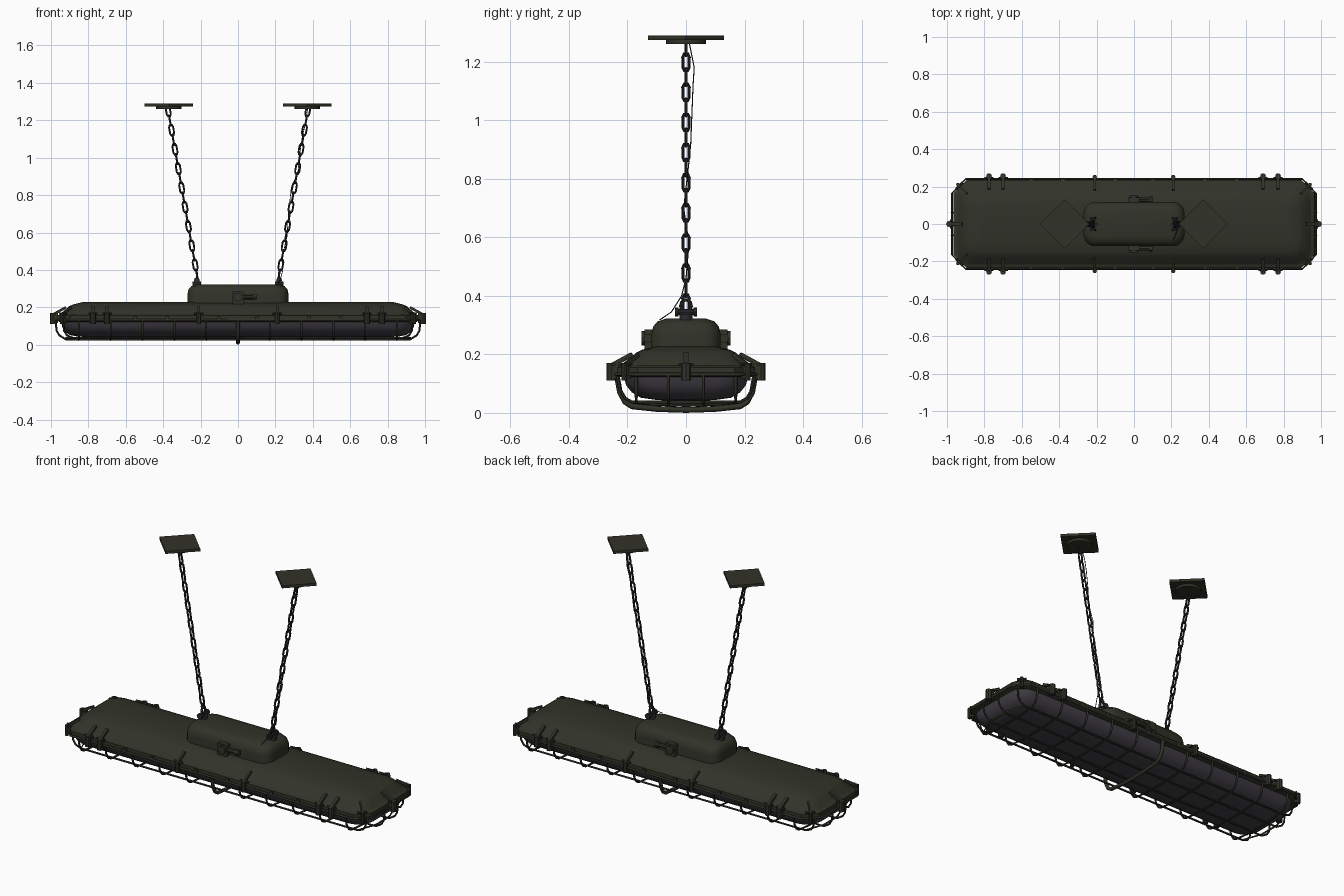
import bpy, bmesh, math
from mathutils import Vector, Matrix

cube = bpy.data.objects.get("Cube")
if cube:
    bpy.data.objects.remove(cube, do_unlink=True)


def material(name, rgb):
    m = bpy.data.materials.new(name)
    m.use_nodes = True
    m.diffuse_color = (*rgb, 1)
    b = m.node_tree.nodes["Principled BSDF"]
    b.inputs["Base Color"].default_value = (*rgb, 1)
    b.inputs["Roughness"].default_value = 0.6
    return m


OLIVE = material("olive paint", (0.031, 0.032, 0.021))
STEEL = material("dark steel", (0.024, 0.024, 0.025))
GLASS = material("smoky glass", (0.052, 0.047, 0.058))


def finish(name, bm, mat, angle=35):
    bmesh.ops.recalc_face_normals(bm, faces=bm.faces)
    me = bpy.data.meshes.new(name)
    bm.to_mesh(me)
    bm.free()
    ob = bpy.data.objects.new(name, me)
    bpy.context.collection.objects.link(ob)
    me.materials.append(mat)
    bpy.ops.object.select_all(action="DESELECT")
    ob.select_set(True)
    bpy.context.view_layer.objects.active = ob
    bpy.ops.object.shade_smooth_by_angle(angle=math.radians(angle))
    return ob


def add_box(bm, size, loc, rot=None):
    mat = Matrix.Translation(loc) @ (rot or Matrix()) @ Matrix.Diagonal((*size, 1))
    bmesh.ops.create_cube(bm, size=1, matrix=mat)


def add_cyl(bm, r, h, loc, axis="Z", segs=12, r2=None):
    rot = {"Z": Matrix(), "X": Matrix.Rotation(math.pi / 2, 4, "Y"),
           "Y": Matrix.Rotation(math.pi / 2, 4, "X")}[axis]
    bmesh.ops.create_cone(bm, cap_ends=True, segments=segs, radius1=r,
                          radius2=r if r2 is None else r2, depth=h,
                          matrix=Matrix.Translation(loc) @ rot)


def add_tube(bm, pts, r, closed=False, sides=6):
    """Sweep a round section along a path."""
    pts = [Vector(p) for p in pts]
    n = len(pts)
    rings, side = [], None
    for i, p in enumerate(pts):
        a = pts[(i - 1) % n] if closed or i else p
        b = pts[(i + 1) % n] if closed or i < n - 1 else p
        t = (b - a).normalized()
        if side is None:
            side = t.orthogonal()
        side = (side - t * side.dot(t)).normalized()
        up = t.cross(side)
        rings.append([bm.verts.new(p + r * (math.cos(k) * side + math.sin(k) * up))
                      for k in (math.tau * j / sides for j in range(sides))])
    for i in range(n if closed else n - 1):
        A, B = rings[i], rings[(i + 1) % n]
        for j in range(sides):
            k = (j + 1) % sides
            bm.faces.new((A[j], A[k], B[k], B[j]))
    if not closed:
        bm.faces.new(rings[0])
        bm.faces.new(rings[-1])


def loft(name, levels, mat, segs=4, angle=35):
    """Stack of rectangles (half x, half y, corner radius, z) with cut corners."""
    bm = bmesh.new()
    rings = []
    for hx, hy, c, z in levels:
        ring = []
        for q, (sx, sy) in enumerate(((1, 1), (-1, 1), (-1, -1), (1, -1))):
            for i in range(segs + 1):
                a = math.pi / 2 * (q + i / segs)
                ring.append(bm.verts.new((sx * (hx - c) + c * math.cos(a),
                                          sy * (hy - c) + c * math.sin(a), z)))
        rings.append(ring)
    for A, B in zip(rings, rings[1:]):
        for j in range(len(A)):
            k = (j + 1) % len(A)
            bm.faces.new((A[j], A[k], B[k], B[j]))
    bm.faces.new(rings[0])
    bm.faces.new(rings[-1])
    return finish(name, bm, mat, angle)


# Lamp body
loft("flange", [(.955, .225, .07, .122), (.965, .235, .07, .128),
                (.965, .235, .07, .155), (.955, .225, .07, .162)], OLIVE, segs=1)
loft("cover", [(.95, .222, .08, .158), (.93, .20, .08, .178), (.905, .172, .07, .205),
               (.88, .15, .06, .216), (.83, .10, .04, .228)], OLIVE, segs=3)
loft("diffuser", [(.945, .212, .09, .124), (.94, .205, .09, .095), (.925, .185, .09, .07),
                  (.90, .155, .09, .052), (.86, .10, .07, .044), (.80, .04, .03, .041)],
     GLASS, segs=4, angle=60)
loft("gear_box", [(.27, .118, .06, .20), (.27, .118, .06, .27), (.265, .112, .06, .295),
                  (.25, .097, .06, .313), (.225, .07, .05, .322)], OLIVE, segs=5)

# Cable glands on both sides of the gear box
bm = bmesh.new()
for s in (-1, 1):
    add_box(bm, (.06, .03, .07), (0, s * .127, .25))
    add_cyl(bm, .024, .02, (0, s * .142, .255), "Y")
    add_cyl(bm, .012, .07, (.06, s * .13, .255), "X", 8)
    add_cyl(bm, .017, .02, (.09, s * .13, .255), "X", 6)
finish("cable_glands", bm, OLIVE)

# Wire guard: hoops across, then bars along
bm = bmesh.new()
hoop = [(.236, .13), (.226, .08), (.208, .05), (.185, .037), (.10, .029), (0, .026)]
hoop += [(-y, z) for y, z in hoop[-2::-1]]
for i in range(-5, 6):
    if i:
        add_tube(bm, [(i * .17, y, z) for y, z in hoop], .0055)
for y in (-.17, -.06, .06, .17):
    z = .036 if abs(y) > .1 else .028
    x_out = .935 if abs(y) > .1 else .975
    end = [(x_out, .13), (x_out - .005, .075), (x_out - .02, .05), (x_out - .055, z)]
    path = end + [(-x, h) for x, h in reversed(end)]
    add_tube(bm, [(x, y, h) for x, h in path], .0055)
ring = [(.92, .06), (.92, -.06), (.88, -.17), (-.88, -.17),
        (-.92, -.06), (-.92, .06), (-.88, .17), (.88, .17)]
add_tube(bm, [(x, y, .037) for x, y in ring], .005, closed=True)
rail = [(.972, .165), (.972, -.165), (.9, -.24), (-.9, -.24),
        (-.972, -.165), (-.972, .165), (-.9, .24), (.9, .24)]
add_tube(bm, [(x, y, .132) for x, y in rail], .006, closed=True)
finish("wire_guard", bm, OLIVE, 60)

# Heavy middle hoop
bm = bmesh.new()
add_tube(bm, [(0, y, .01 + (z - .026) * 1.12) for y, z in hoop], .01, sides=8)
finish("middle_hoop", bm, OLIVE, 60)

# Clamps along the rim: bolt, lever and hinge pin, turned to face outward
bm = bmesh.new()


def add_clamp(x, y, turn, big=1.0):
    part = bmesh.new()
    add_box(part, (.018 * big, .024, .05), (0, .002, .142))
    add_cyl(part, .012 * big, .06, (0, .016, .14), "Z", 8)
    add_cyl(part, .006, .05, (0, .006, .166), "X", 6)
    add_box(part, (.012 * big, .075, .014), (0, -.02, .182), Matrix.Rotation(-.5, 4, "X"))
    part.transform(Matrix.Translation((x, y, 0)) @ Matrix.Rotation(turn, 4, "Z"))
    tmp = bpy.data.meshes.new("tmp")
    part.to_mesh(tmp)
    part.free()
    bm.from_mesh(tmp)
    bpy.data.meshes.remove(tmp)


for s in (-1, 1):
    turn = 0 if s > 0 else math.pi
    for x in (-.775, -.70, .69, .77):
        add_clamp(x, s * .24, turn, 1.3)
    for x in (-.21, .21):
        add_clamp(x, s * .235, turn)
    add_clamp(s * .972, 0, -s * math.pi / 2, 1.4)
    for t in (-1, 1):
        add_clamp(s * .93, t * .20, math.atan2(-s, t), .8)
    for x in (-.55, -.38, -.1, .1, .38, .55):
        add_box(bm, (.02, .02, .02), (x, s * .234, .142))
finish("rim_clamps", bm, OLIVE)

# Hanging chains, eye bolts and ceiling plates
link = [(.011, .017), (.006, .029), (-.006, .029), (-.011, .017),
        (-.011, -.017), (-.006, -.029), (.006, -.029), (.011, -.017)]
COUNT = 18
for s, side in ((1, "left"), (-1, "right")):
    low, high = Vector((s * .22, 0, .375)), Vector((s * .373, 0, 1.25))
    tilt = (high - low).to_track_quat("Z", "Y").to_matrix().to_4x4()
    bm = bmesh.new()
    for i in range(COUNT):
        pose = (Matrix.Translation(low.lerp(high, i / (COUNT - 1))) @ tilt
                @ Matrix.Rotation(math.pi / 2 * (i % 2), 4, "Z"))
        add_tube(bm, [pose @ Vector((x, 0, z)) for x, z in link], .0055, closed=True)
    finish(side + "_chain", bm, STEEL, 50)

    bm = bmesh.new()
    add_cyl(bm, .022, .02, (s * .22, 0, .328))
    add_cyl(bm, .010, .064, (s * .22, 0, .345), "Y", 8)
    add_cyl(bm, .016, .012, (s * .22, .032, .345), "Y", 8)
    add_cyl(bm, .016, .012, (s * .22, -.032, .345), "Y", 8)
    add_tube(bm, [(s * .22, .018 * math.cos(a), .365 + .022 * math.sin(a))
                  for a in (math.tau * k / 10 for k in range(10))], .006, closed=True)
    finish(side + "_eye_bolt", bm, STEEL)

    bm = bmesh.new()
    add_box(bm, (.184, .184, .015), (s * .37, 0, 1.2825), Matrix.Rotation(math.pi / 4, 4, "Z"))
    add_cyl(bm, .068, .014, (s * .37, 0, 1.268), "Z", 20)
    finish(side + "_ceiling_plate", bm, OLIVE)

# Thin power cord winding up the left chain
bm = bmesh.new()
cord = [(.21, -.09, .318), (.225, -.05, .345), (.24, -.015, .40), (.235, .0, .46),
        (.262, .01, .58), (.27, -.008, .70), (.285, .008, .84), (.32, .016, .92),
        (.33, .02, 1.02), (.345, .024, 1.12), (.36, .028, 1.18), (.372, .012, 1.26)]
add_tube(bm, cord, .002, sides=5)
finish("power_cord", bm, STEEL, 60)
